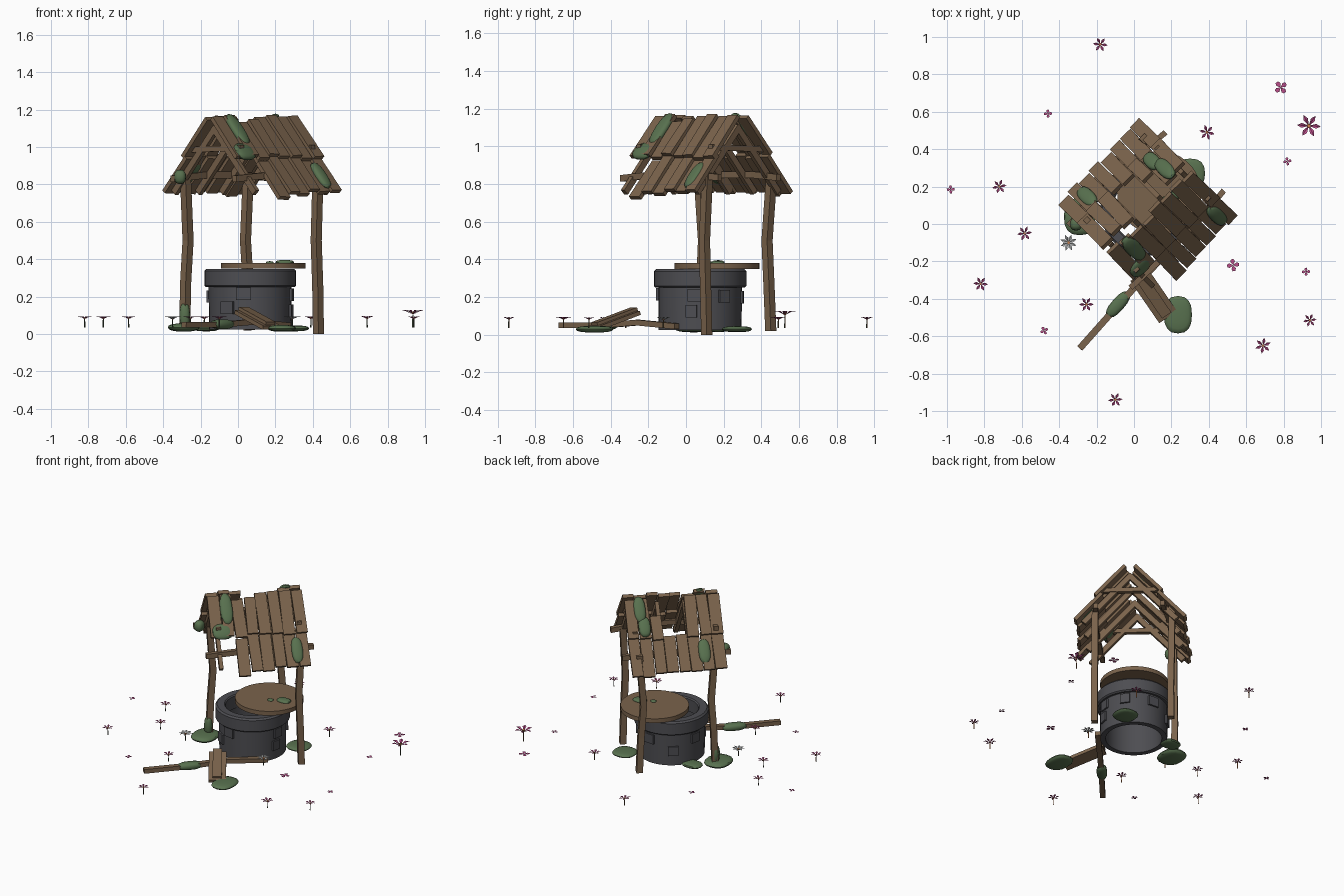
import bpy, bmesh, math, random
from mathutils import Matrix, Vector

if "Cube" in bpy.data.objects:
    bpy.data.objects.remove(bpy.data.objects["Cube"])

random.seed(4)

def material(name, rgb):
    m = bpy.data.materials.new(name)
    m.diffuse_color = (*rgb, 1)
    m.use_nodes = True
    m.node_tree.nodes["Principled BSDF"].inputs["Base Color"].default_value = m.diffuse_color
    return m

WOOD = material("weathered wood", (0.195, 0.125, 0.072))
STONE = material("dark stone", (0.075, 0.075, 0.084))
MOSS = material("moss green", (0.098, 0.165, 0.078))
PINK = material("petal pink", (0.48, 0.075, 0.25))
WHITE = material("petal white", (0.6, 0.62, 0.62))
ORANGE = material("flower centre", (0.55, 0.2, 0.07))
STEM = material("stem green", (0.06, 0.08, 0.05))

def finish(name, bm, mats, smooth=False):
    bmesh.ops.recalc_face_normals(bm, faces=bm.faces)
    me = bpy.data.meshes.new(name)
    bm.to_mesh(me)
    bm.free()
    for m in mats:
        me.materials.append(m)
    ob = bpy.data.objects.new(name, me)
    bpy.context.collection.objects.link(ob)
    if smooth:
        bpy.context.view_layer.objects.active = ob
        ob.select_set(True)
        bpy.ops.object.shade_smooth_by_angle(angle=math.radians(40))
        ob.select_set(False)
    return ob

def frame(origin, x, y, z):
    return Matrix((x, y, z)).transposed().to_4x4(), Vector(origin)

def add_box(bm, origin, axes, size):
    rot = Matrix(axes).transposed().to_4x4()
    mat = Matrix.Translation(origin) @ rot @ Matrix.Diagonal((*size, 1))
    bmesh.ops.create_cube(bm, size=1, matrix=mat)

def box(name, origin, axes, size, mat=WOOD):
    bm = bmesh.new()
    add_box(bm, origin, axes, size)
    return finish(name, bm, [mat])

def beam(name, pts, w, h, mat=WOOD):
    """Four-sided timber swept along a few points."""
    bm = bmesh.new()
    pts = [Vector(p) for p in pts]
    d = (pts[-1] - pts[0]).normalized()
    ref = Vector((0, 0, 1)) if abs(d.z) < 0.9 else U
    a = d.cross(ref).normalized()
    b = a.cross(d)
    rings = [[bm.verts.new(p + a * w / 2 * i + b * h / 2 * j)
              for i, j in ((-1, -1), (1, -1), (1, 1), (-1, 1))] for p in pts]
    for r, q in zip(rings, rings[1:]):
        for k in range(4):
            bm.faces.new((r[k], r[(k + 1) % 4], q[(k + 1) % 4], q[k]))
    bm.faces.new(rings[0])
    bm.faces.new(rings[-1])
    return finish(name, bm, [mat])

def lathe(name, centre, profile, mat, n=36):
    """Closed profile of (radius, z) turned about a vertical axis."""
    bm = bmesh.new()
    rings = [[bm.verts.new((centre[0] + r * math.cos(t), centre[1] + r * math.sin(t), z))
              for t in (2 * math.pi * i / n for i in range(n))] for r, z in profile]
    for r, q in zip(rings, rings[1:] + rings[:1]):
        for i in range(n):
            bm.faces.new((r[i], r[(i + 1) % n], q[(i + 1) % n], q[i]))
    return finish(name, bm, [mat], True)

X, Y, Z = Vector((1, 0, 0)), Vector((0, 1, 0)), Vector((0, 0, 1))
U = Vector((1, 1, 0)).normalized()     # along the ridge
V = Vector((1, -1, 0)).normalized()    # across the ridge
C = Vector((0.07, 0.08, 0))            # middle of the shelter
W = (0.065, 0.075)                     # middle of the well

def P(u, v, z):
    return C + U * u + V * v + Z * z

# Stone well: hollow wall with a wider rim
lathe("well_wall", W, [(0.22, 0.025), (0.222, 0.26), (0.185, 0.26), (0.185, 0.025)], STONE)
lathe("well_rim", W, [(0.236, 0.25), (0.245, 0.258), (0.245, 0.337), (0.234, 0.348),
                      (0.186, 0.348), (0.178, 0.34), (0.178, 0.25)], STONE)
for i, (deg, z, w) in enumerate(((237, .14, .075), (261, .215, .08), (-8, .21, .07), (35, .205, .065),
                                 (-12, .125, .06), (85, .2, .075), (128, .13, .07), (170, .2, .07))):
    t = math.radians(deg)
    r = Vector((math.cos(t), math.sin(t), 0))
    box(f"wall_stone_{i}", Vector((*W, z)) + r * 0.214, (r, Z.cross(r), Z), (0.035, w, 0.066), STONE)

# Wooden lid pushed to one side
bm = bmesh.new()
bmesh.ops.create_cone(bm, cap_ends=True, segments=36, radius1=0.225, radius2=0.225, depth=0.03,
                      matrix=Matrix.Translation((0.135, 0.165, 0.365)))
finish("lid", bm, [WOOD], True)

# Standing posts, slightly crooked, and the fallen one
for name, x, y, z0, z1, b in (("left_post", -.285, .075, .03, .85, .018), ("right_post", .43, .11, 0, .85, -.012),
                              ("back_post", .06, .45, .02, .87, -.02)):
    beam(name, [(x, y, z0), (x + b * .3, y + b * .5, z0 + .25), (x + b, y + b, .5), (x + b * .2, y - b * .3, z1)],
         .042, .042)
beam("fallen_post", [(-.29, -.665, .05), (-.09, -.44, .05), (.08, -.255, .065), (.27, -.05, .045)], .036, .03)

# Horizontal beams and gable ties
for name, s in (("right_beam", 1), ("left_beam", -1)):
    beam(name, [P(-.36, s * .235, .83), P(-.1, s * .245, .85), P(.15, s * .24, .85), P(.36, s * .22, .835)], .03, .035)
for name, u in (("front_tie", -.27), ("back_tie", .27)):
    beam(name, [P(u, -.2, .985), P(u, .2, .995)], .03, .03)

# Roof
A = math.radians(48)
def slope(side):
    down = V * side * math.cos(A) - Z * math.sin(A)
    normal = V * side * math.sin(A) + Z * math.cos(A)
    return down, normal
def on_slope(side, u, s, off):
    d, n = slope(side)
    return C + Z * 1.14 + U * u + d * s + n * off

def plank(name, side, i, s0, s1, off):
    d, n = slope(side)
    lift = off + (0.014 if i % 2 else 0)
    twist = random.uniform(-.03, .03)
    dd = (d + U * twist).normalized()
    uu = n.cross(dd)
    s0 += random.uniform(0, .012)
    s1 += random.uniform(-.015, .012)
    box(name, on_slope(side, -.28 + .08 * i, (s0 + s1) / 2, lift), (uu, dd, n),
        (.078 if i % 2 == 0 else .072, s1 - s0, .024))

for side, tag in ((1, "right"), (-1, "left")):
    d, n = slope(side)
    for i in range(8):
        # upper row, with a hole on the left slope
        if not (side == -1 and i in (3, 4)):
            top = 0.03 if (side == 1 and i in (2, 3)) else (0.13 if side == -1 and i == 5 else 0)
            plank(f"{tag}_upper_plank_{i}", side, i, top, .29, .022)
        # lower row, front planks fallen off on the right slope
        if not (side == 1 and i < 2):
            slip = 0.04 if side == 1 and i == 2 else 0
            plank(f"{tag}_lower_plank_{i}", side, i, .255 + slip, .525 + slip, 0)
    for k, u in enumerate((-.27, -.09, .09, .27)):
        box(f"{tag}_rafter_{k}", on_slope(side, u, .255, -.03), (U, d, n), (.026, .47, .036))

# Roof planks fallen to the ground
dn = Vector((.155, -.225, -.085)).normalized()
sd = dn.cross(Z).normalized()
nn = sd.cross(dn)
box("fallen_wide_plank", Vector((.105, -.385, .075)), (sd, dn, nn), (.115, .28, .022))
box("fallen_narrow_plank", Vector((.1, -.38, .094)), (sd, dn, nn), (.06, .27, .024))

# Moss
def moss(name, pos, axes, radii):
    bm = bmesh.new()
    bmesh.ops.create_uvsphere(bm, u_segments=16, v_segments=8, radius=1)
    # squarer outline than a plain ellipsoid
    for v in bm.verts:
        v.co = Vector([math.copysign(abs(c) ** .8, c) for c in v.co])
    bm.transform(Matrix.Translation(pos) @ Matrix(axes).transposed().to_4x4() @ Matrix.Diagonal((*radii, 1)))
    finish(name, bm, [MOSS], True)

for i, (x, y, z, a, b, h) in enumerate(((-.29, .04, .035, .085, .1, .022), (.235, -.485, .03, .075, .1, .018),
        (.3, .27, .03, .08, .08, .016), (-.17, .17, .03, .07, .055, .016),
        (.25, .17, .382, .05, .035, .014), (.17, .13, .381, .02, .018, .008),
        (-.285, .07, .1, .028, .028, .065), (-.31, .0, .84, .032, .035, .038))):
    moss(f"moss_clump_{i}", Vector((x, y, z)), (X, Y, Z), (a, b, h))
moss("moss_fallen_post", Vector((-.085, -.43, .052)), ((X * .66 + Y * .75), (Y * .66 - X * .75), Z), (.085, .035, .026))
for i, (side, u, s, off, a, b) in enumerate(((-1, -.18, .39, .016, .04, .085), (-1, .22, .08, .042, .04, .09),
        (-1, .2, .2, .038, .04, .07), (1, .24, .41, .016, .038, .09), (1, -.2, .1, .04, .042, .11),
        (1, -.24, .25, .03, .07, .055))):
    d, n = slope(side)
    moss(f"roof_moss_{i}", on_slope(side, u, s, off), (U, d, n), (a, b, .022))

# Flowers: pointed petals around a centre, on a thin stem
def flower(name, x, y, r, petals, h, mat, stem=True):
    bm = bmesh.new()
    turn = random.uniform(0, 1)
    lift = r * .35 if stem else 0
    for k in range(petals):
        t = turn + 2 * math.pi * k / petals
        o = Vector((math.cos(t), math.sin(t), 0))
        p = Vector((-o.y, o.x, 0))
        base = Vector((x, y, h))
        w = r * (.2 if stem else .38)
        l, m, q = (base + o * r * .6 + Z * lift + p * w * j for j in (-1, 0, 1))
        if stem:
            quads = [(base, l, m - Z * r * .08), (base, m - Z * r * .08, q),
                     (l, base + o * r + Z * lift * .9, m - Z * r * .08),
                     (m - Z * r * .08, base + o * r + Z * lift * .9, q)]
        else:
            quads = [(base, l, base + o * r - p * w * .6, base + o * r + p * w * .6, q)]
        for f in quads:
            bm.faces.new([bm.verts.new(c) for c in f])
    if stem:
        n0 = len(bm.faces)
        bmesh.ops.create_cone(bm, cap_ends=True, segments=6, radius1=r * .1, radius2=r * .17, depth=r * .22,
                              matrix=Matrix.Translation((x, y, h + r * .12)))
        bm.faces.ensure_lookup_table()
        n1 = len(bm.faces)
        bmesh.ops.create_cone(bm, cap_ends=True, segments=4, radius1=.004, radius2=.003, depth=h - .035,
                              matrix=Matrix.Translation((x, y, (h + .035) / 2)))
        for i, f in enumerate(bm.faces):
            f.material_index = 0 if i < n0 else (1 if i < n1 else 2)
    finish(name, bm, [mat, ORANGE, STEM])

for i, (x, y) in enumerate(((-.18, .96), (.39, .49), (-.72, .2), (-.585, -.05), (-.82, -.32), (-.255, -.43),
                            (.94, -.515), (.69, -.65), (-.1, -.94))):
    flower(f"pink_flower_{i}", x, y, random.uniform(.036, .045), 6, .08, PINK)
flower("large_pink_flower", .935, .525, .064, 6, .105, PINK)
for i, (x, y) in enumerate(((-.35, -.1), (.29, -.12))):
    flower(f"white_flower_{i}", x, y, .045, 8, .078, WHITE)
for i, (x, y, r) in enumerate(((-.46, .59, .021), (-.98, .185, .021), (.82, .335, .021), (.785, .73, .035),
                               (.53, -.22, .032), (.92, -.255, .021), (-.48, -.57, .021))):
    flower(f"small_blossom_{i}", x, y, r, 4, .065, PINK, False)
